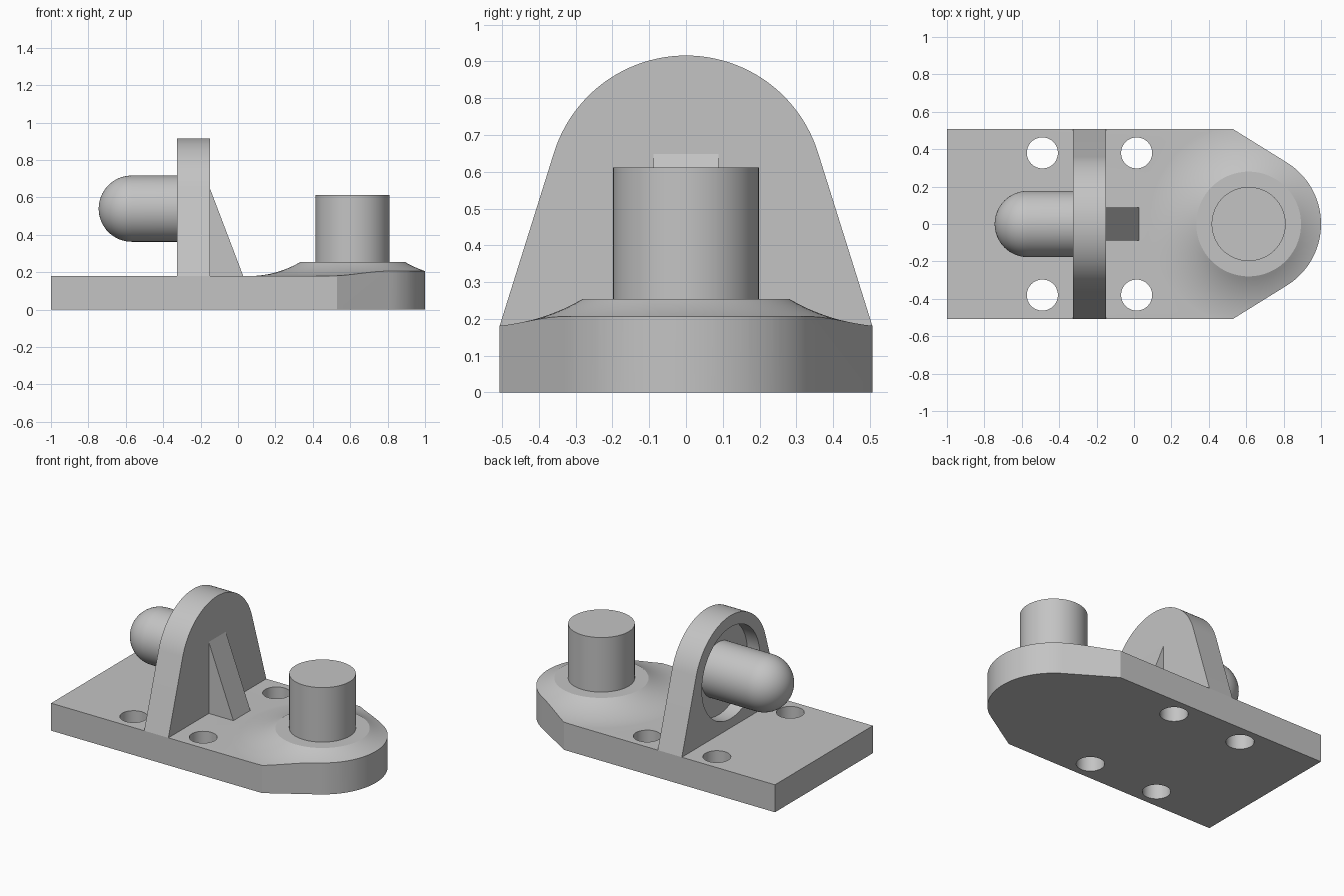
import bpy, bmesh
from math import sin, cos, pi, radians, atan2, hypot, acos, sqrt
from mathutils import Matrix

if "Cube" in bpy.data.objects:
    bpy.data.objects.remove(bpy.data.objects["Cube"], do_unlink=True)

grey = bpy.data.materials.new("plain_grey")
grey.use_nodes = True
colour = (0.55, 0.55, 0.55, 1)
grey.diffuse_color = colour
grey.node_tree.nodes["Principled BSDF"].inputs["Base Color"].default_value = colour


def finish(name, bm, matrix):
    bmesh.ops.transform(bm, matrix=matrix, verts=bm.verts)
    bmesh.ops.recalc_face_normals(bm, faces=bm.faces)
    mesh = bpy.data.meshes.new(name)
    bm.to_mesh(mesh)
    bm.free()
    mesh.materials.append(grey)
    ob = bpy.data.objects.new(name, mesh)
    bpy.context.collection.objects.link(ob)
    return ob


def prism(name, points, low, high, matrix=Matrix()):
    """Extrude a closed outline along its local z."""
    bm = bmesh.new()
    face = bm.faces.new([bm.verts.new((a, b, low)) for a, b in points])
    ext = bmesh.ops.extrude_face_region(bm, geom=[face])["geom"]
    top = [v for v in ext if isinstance(v, bmesh.types.BMVert)]
    bmesh.ops.translate(bm, verts=top, vec=(0, 0, high - low))
    return finish(name, bm, matrix)


def lathe(name, profile, matrix, steps=96):
    """Turn a (radius, height) profile around its local z."""
    bm = bmesh.new()
    verts = [bm.verts.new((r, 0, h)) for r, h in profile]
    edges = [bm.edges.new(pair) for pair in zip(verts, verts[1:])]
    bmesh.ops.spin(bm, geom=verts + edges, cent=(0, 0, 0), axis=(0, 0, 1),
                   angle=2 * pi, steps=steps)
    bmesh.ops.remove_doubles(bm, verts=bm.verts, dist=1e-5)
    return finish(name, bm, matrix)


def combine(ob, tool, operation):
    """Apply a boolean and discard the helper."""
    tool.hide_render = True
    mod = ob.modifiers.new("cut", 'BOOLEAN')
    mod.operation, mod.object, mod.solver = operation, tool, 'EXACT'
    bpy.context.view_layer.objects.active = ob
    bpy.ops.object.modifier_apply(modifier=mod.name)
    bpy.data.objects.remove(tool, do_unlink=True)


def arc(cx, cy, radius, start, end, steps):
    return [(cx + radius * cos(start + (end - start) * i / steps),
             cy + radius * sin(start + (end - start) * i / steps))
            for i in range(steps + 1)]


def tangent_angle(dx, dy, radius):
    """Direction from an arc's centre to its tangent point as seen from (dx, dy)."""
    return atan2(dy, dx) - acos(radius / hypot(dx, dy))


half = 0.507      # half width of the plate
top = 0.18        # plate height
post_x = 0.613    # centre of the boss and post
nose = 1 - post_x
axle_z = 0.54     # height of the round-ended pin
along_x = Matrix(((0, 0, 1, 0), (1, 0, 0, 0), (0, 1, 0, 0), (0, 0, 0, 1)))

# Base plate with a flared boss, trimmed to the tapered, rounded outline
base = prism("base_plate", [(-1.2, -0.7), (1.2, -0.7), (1.2, 0.7), (-1.2, 0.7)],
             -0.1, top)
reach, rise, flat = 0.555, 0.075, 0.28
flare = ((reach - flat) ** 2 + rise ** 2) / (2 * rise)
profile = [(0, 0.05), (reach, 0.05)]
for i in range(17):
    r = reach + (flat - reach) * i / 16
    profile.append((r, top - 0.0003 + flare - sqrt(flare ** 2 - (reach - r) ** 2)))
profile.append((0, profile[-1][1]))
boss = lathe("boss_helper", profile, Matrix.Translation((post_x, 0, 0)))
combine(base, boss, 'UNION')

turn = tangent_angle(0.53 - post_x, half, nose)
outline = [(-1, half), (-1, -half), (0.53, -half)]
outline += arc(post_x, 0, nose, -turn, turn, 40) + [(0.53, half)]
combine(base, prism("outline_helper", outline, 0, 0.5), 'INTERSECT')

# Four bolt holes
for x in (-0.49, 0.014):
    for y in (-0.38, 0.38):
        hole = prism("hole_helper", arc(x, y, 0.083, 0, 2 * pi, 48)[:-1], -0.1, 0.4)
        combine(base, hole, 'DIFFERENCE')

# Upright wall with rounded crown and a round recess on the pin side
crown = 0.376
lean = tangent_angle(half, top - axle_z, crown)
lean = lean if lean > 0 else lean + 2 * acos(crown / hypot(half, top - axle_z))
wall_shape = [(-half, top), (half, top)] + arc(0, axle_z, crown, lean, pi - lean, 48)
wall = prism("upright_wall", wall_shape, -0.325, -0.15, along_x)
recess = prism("recess_helper", arc(0, axle_z, 0.3, 0, 2 * pi, 64)[:-1],
               -0.5, -0.235, along_x)
combine(wall, recess, 'DIFFERENCE')

# Round-ended horizontal pin, seated in the recess
radius = 0.177
pin_profile = [(0, 0.22), (radius, 0.22)] + arc(0, 0.568, radius, 0, pi / 2, 16)
pin_profile[-1] = (0, 0.568 + radius)
pin = lathe("rounded_pin", pin_profile,
            Matrix.Translation((0, 0, axle_z)) @ Matrix.Rotation(-pi / 2, 4, 'Y'), 64)

# Triangular rib bracing the wall
rib = prism("support_rib", [(-0.15, top), (0.028, top), (-0.15, 0.648)],
            -0.088, 0.088, Matrix.Rotation(pi / 2, 4, 'X'))

# Vertical post on the boss
post = lathe("vertical_post", [(0, 0.2), (0.198, 0.2), (0.198, 0.612), (0, 0.612)],
             Matrix.Translation((post_x, 0, 0)), 64)

# Smooth the curves, keep the corners crisp
bpy.ops.object.select_all(action='DESELECT')
for ob in (base, wall, pin, rib, post):
    ob.select_set(True)
bpy.context.view_layer.objects.active = base
bpy.ops.object.shade_smooth_by_angle(angle=radians(20))
